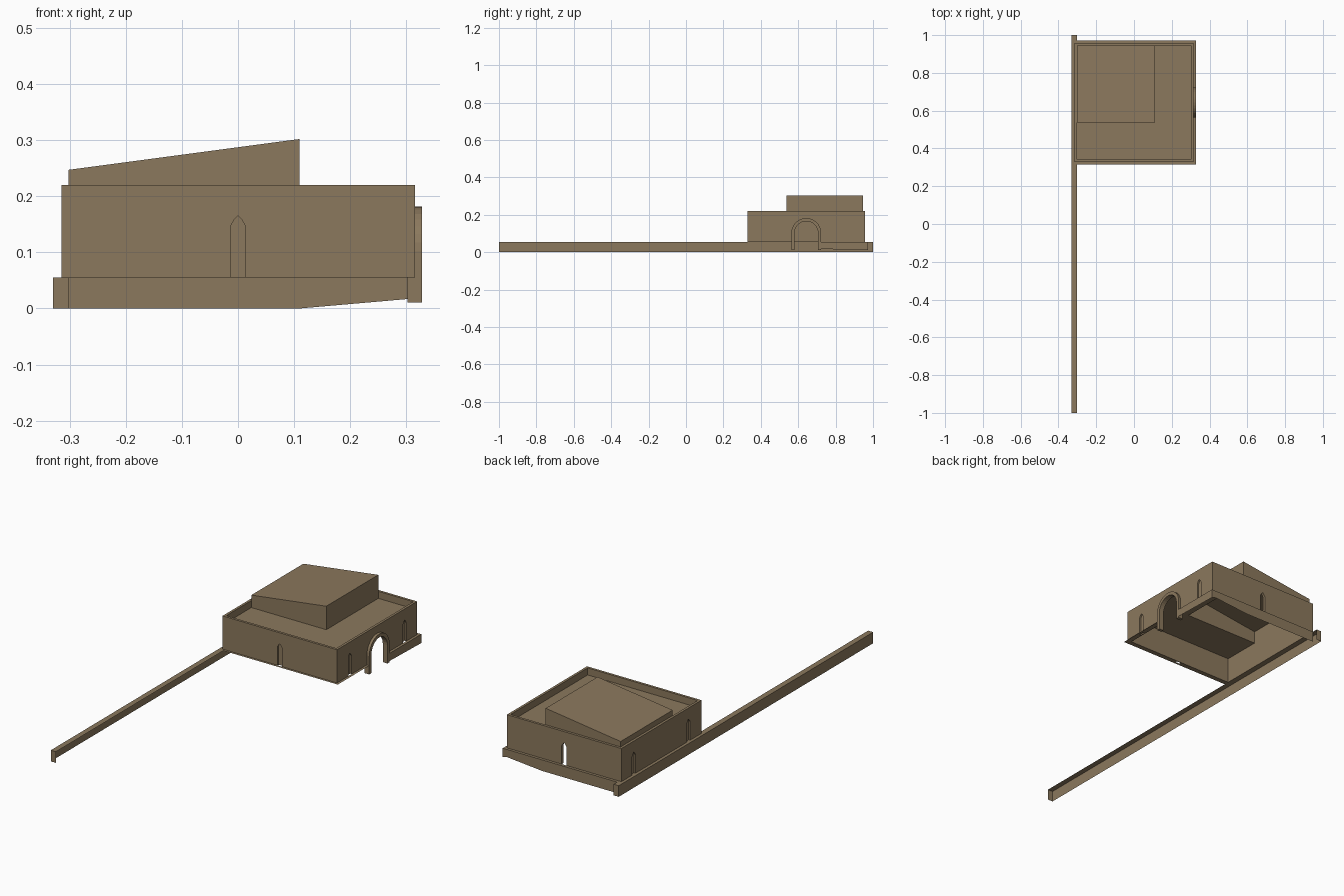
import bpy, bmesh, math
from mathutils import Vector

if "Cube" in bpy.data.objects:
    bpy.data.objects.remove(bpy.data.objects["Cube"])

mat = bpy.data.materials.new("sand_brown")
mat.diffuse_color = (0.26, 0.19, 0.11, 1)
mat.use_nodes = True
mat.node_tree.nodes["Principled BSDF"].inputs["Base Color"].default_value = mat.diffuse_color

X, Y0, Y1 = 0.315, 0.328, 0.958      # outer wall planes
T = 0.0125                           # wall thickness
YC = (Y0 + Y1) / 2
LEDGE, ROOF, TOP = 0.055, 0.185, 0.22


def finish(name, bm, fix=True):
    if fix:
        bmesh.ops.recalc_face_normals(bm, faces=bm.faces)
    me = bpy.data.meshes.new(name)
    bm.to_mesh(me)
    bm.free()
    me.materials.append(mat)
    ob = bpy.data.objects.new(name, me)
    bpy.context.collection.objects.link(ob)
    return ob


def sheets(name, polys, fix=False):
    """Flat faces joined where their corners meet."""
    bm = bmesh.new()
    for p in polys:
        bm.faces.new([bm.verts.new(c) for c in p])
    bmesh.ops.remove_doubles(bm, verts=bm.verts, dist=1e-5)
    return finish(name, bm, fix)


def flat(x0, x1, y0, y1, z):
    return [(x0, y0, z), (x1, y0, z), (x1, y1, z), (x0, y1, z)]


def prism(name, profile, origin, across, depth):
    """Extrude an (across, z) profile along the depth vector."""
    bm = bmesh.new()
    o, a, d = Vector(origin), Vector(across), Vector(depth)
    f = bm.faces.new([bm.verts.new(o + a * u + Vector((0, 0, z))) for u, z in profile])
    ext = bmesh.ops.extrude_face_region(bm, geom=[f])["geom"]
    bmesh.ops.translate(bm, vec=d, verts=[v for v in ext if isinstance(v, bmesh.types.BMVert)])
    return finish(name, bm)


def arch(r, spring, bottom, n=16):
    pts = [(r * math.cos(math.pi * i / n), spring + r * math.sin(math.pi * i / n)) for i in range(n + 1)]
    return [(r, bottom)] + pts + [(-r, bottom)]


# hollow walls, open at top and bottom
bm = bmesh.new()
rings = []
for inset, z in ((0, LEDGE), (0, TOP), (T, TOP), (T, LEDGE)):
    x, a, b = X - inset, Y0 + inset, Y1 - inset
    rings.append([bm.verts.new(c) for c in ((-x, a, z), (x, a, z), (x, b, z), (-x, b, z))])
for k in range(4):
    r, s = rings[k], rings[(k + 1) % 4]
    for i in range(4):
        j = (i + 1) % 4
        bm.faces.new((r[i], r[j], s[j], s[i]))
walls = finish("walls", bm)

# pointed windows (blind recesses, open at the back) and the doorway
pointed = [(-0.013, 0.05), (0.013, 0.05), (0.013, 0.147), (0.007, 0.158),
           (0, 0.165), (-0.007, 0.158), (-0.013, 0.147)]
REC = 0.008
cutters = [
    prism("window_cutter_front", pointed, (0, Y0 - 0.02, 0), (1, 0, 0), (0, 0.02 + REC, 0)),
    prism("window_cutter_back", pointed, (0, Y1 - 0.03, 0), (1, 0, 0), (0, 0.06, 0)),
    prism("doorway_cutter", arch(0.063, 0.102, 0.0), (X - 0.04, YC, 0), (0, 1, 0), (0.08, 0, 0)),
]
for side in (-1, 1):
    for y in (0.43, 0.86):
        cutters.append(prism("window_cutter_side", pointed, (side * (X + 0.02), y, 0),
                             (0, 1, 0), (-side * (0.02 + REC), 0, 0)))
for c in cutters:
    c.hide_render = True
    c.hide_viewport = True
    m = walls.modifiers.new("cut", "BOOLEAN")
    m.operation, m.solver, m.object = "DIFFERENCE", "EXACT", c

# roof terrace, left open below the raised block
xi, ya, yb = X - T, Y0 + T, Y1 - T
BX, BY = 0.11, 0.537
sheets("roof", [flat(-xi, xi, ya, BY, ROOF), flat(BX, xi, BY, yb, ROOF)])

# raised block with sloping top, hollow underneath
zl, zr = 0.247, 0.302
lo = flat(-xi, BX, BY, yb, ROOF)
hi = [(x, y, zl if x < 0 else zr) for x, y, _ in lo]
sheets("roof_block", [hi] + [[lo[i], lo[(i + 1) % 4], hi[(i + 1) % 4], hi[i]] for i in range(4)])

# long low wall: top, outer face and end caps, open on the inner side
L, R = -0.33, -0.302
sheets("long_wall", [
    flat(L, R, -1, 1, LEDGE),
    [(L, 1, 0), (L, -1, 0), (L, -1, LEDGE), (L, 1, LEDGE)],
    [(L, -1, 0), (R, -1, 0), (R, -1, LEDGE), (L, -1, LEDGE)],
    [(R, 1, 0), (L, 1, 0), (L, 1, LEDGE), (R, 1, LEDGE)],
])

# plinth: ledge around the walls, skirt at the back and right rear
P, F, B = 0.328, 0.316, 0.972
D0, D1 = YC - 0.08, YC + 0.08
sheets("plinth", [
    flat(R, P, F, Y0, LEDGE),
    flat(X, P, Y0, D0, LEDGE),
    flat(X, P, D1, Y1, LEDGE),
    flat(R, P, Y1, B, LEDGE),
    [(x, B, z) for x, z in ((P, LEDGE), (P, 0.011), (0.305, 0.017), (BX, 0), (R, 0), (R, LEDGE))],
    [(P, D1, 0.017), (P, B, 0.011), (P, B, LEDGE), (P, D1, LEDGE)],
])

# arched door surround
ring = arch(0.08, 0.102, 0.011) + arch(0.063, 0.102, 0.011)[::-1]
prism("door_surround", ring, (X - T, YC, 0), (0, 1, 0), (P - X + T, 0, 0))
